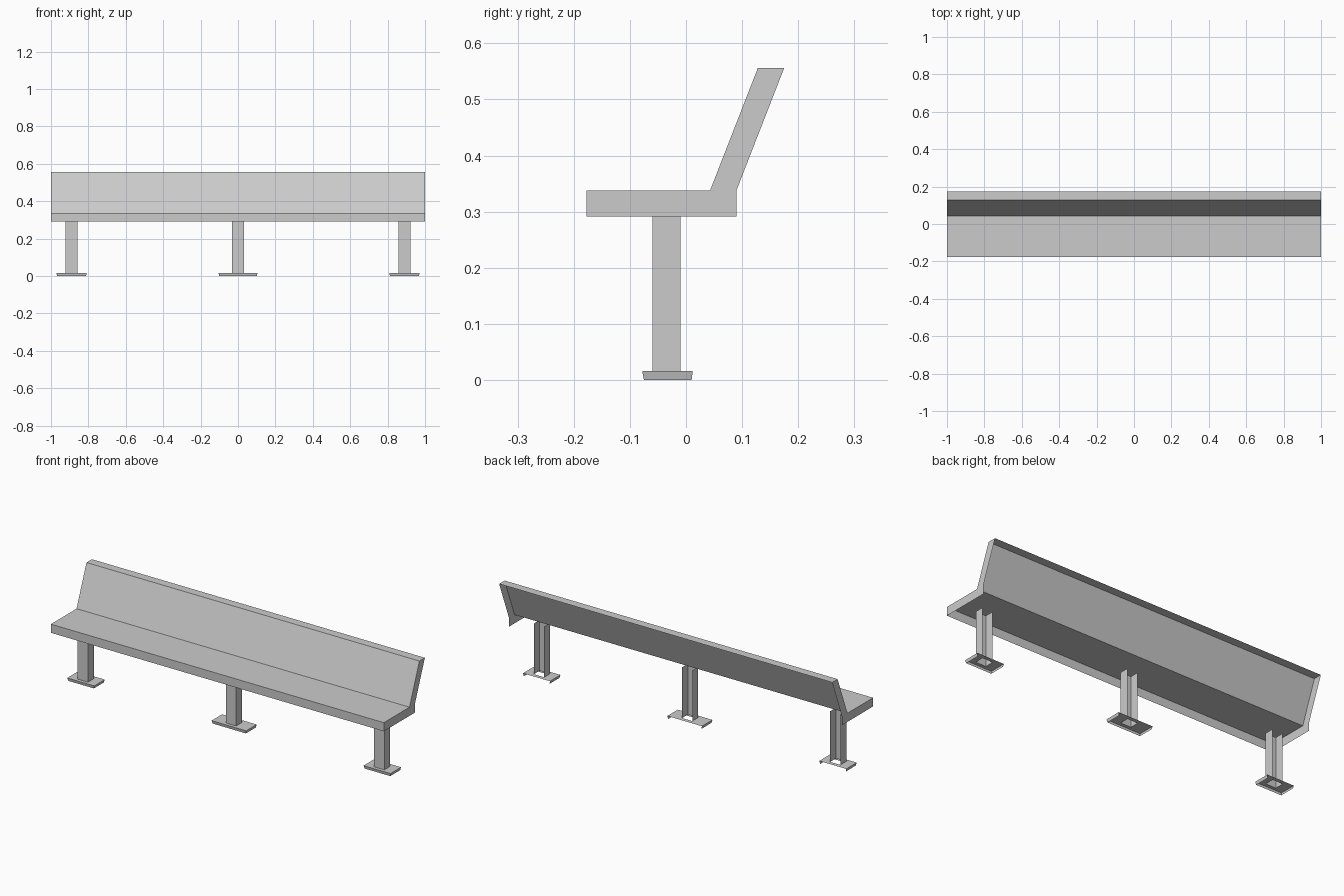
import bpy

if "Cube" in bpy.data.objects:
    bpy.data.objects.remove(bpy.data.objects["Cube"])


def mesh_object(name, verts, faces):
    me = bpy.data.meshes.new(name)
    me.from_pydata(verts, [], faces)
    me.update()
    ob = bpy.data.objects.new(name, me)
    bpy.context.collection.objects.link(ob)
    return ob


# Seat and backrest: thin shell, open underneath and behind, closed at the ends
profile = [(-0.177, 0.291), (-0.177, 0.338), (0.043, 0.338), (0.128, 0.556),
           (0.175, 0.556), (0.09, 0.338), (0.09, 0.291)]
n = len(profile)
verts = [(x, y, z) for x in (-1, 1) for y, z in profile]
faces = [(i, n + i, n + i + 1, i + 1) for i in range(4)]
faces += [tuple(range(n)), tuple(reversed(range(n, 2 * n)))]
mesh_object("seat_and_backrest", verts, faces)

FRONT, BACK = -0.06, -0.01     # leg depth
FOOT_TOP = 0.016


# Leg: U-shaped channel, open to the back
def leg(name, x, half):
    plan = [(x - half, BACK), (x - half, FRONT), (x + half, FRONT), (x + half, BACK)]
    v = [(px, py, z) for z in (FOOT_TOP, 0.291) for px, py in plan]
    mesh_object(name, v, [(i, i + 1, i + 5, i + 4) for i in range(3)])


def rect(x0, x1, y0, y1, z):
    return [(x0, y1, z), (x0, y0, z), (x1, y0, z), (x1, y1, z)]


# Foot: plate with a hole under the leg and a slightly tapered front and side rim
def foot(name, x, half, leg_x, leg_half):
    v = rect(x - half, x + half, -0.078, 0.012, FOOT_TOP)
    v += rect(leg_x - leg_half, leg_x + leg_half, FRONT, BACK, FOOT_TOP)
    v += rect(x - half + 0.004, x + half - 0.004, -0.075, 0.01, 0)
    f = [(i, (i + 1) % 4, 4 + (i + 1) % 4, 4 + i) for i in range(4)]
    f += [(8 + i, 9 + i, i + 1, i) for i in range(3)]
    mesh_object(name, v, f)


for label, lx, fx, fh in (("left", -0.89, -0.89, 0.081),
                          ("middle", 0.0, 0.0, 0.104),
                          ("right", 0.89, 0.89, 0.081)):
    leg(label + "_leg", lx, 0.031)
    foot(label + "_foot", fx, fh, lx, 0.031)
